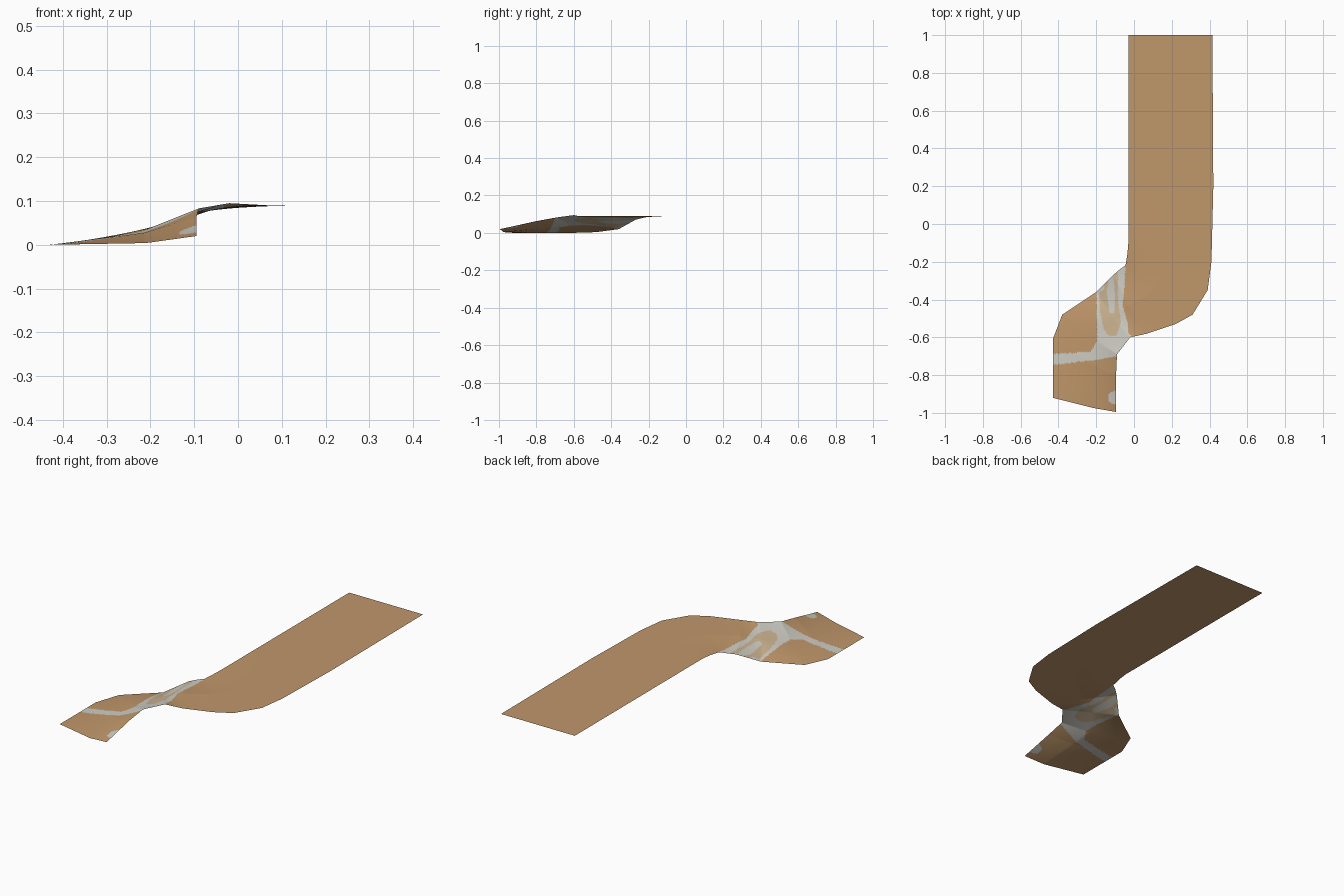
import bpy
from mathutils import Vector

if "Cube" in bpy.data.objects:
    bpy.data.objects.remove(bpy.data.objects["Cube"])

# Colours
def material(name, rgb):
    m = bpy.data.materials.new(name)
    m.diffuse_color = (*rgb, 1)
    m.use_nodes = True
    m.node_tree.nodes["Principled BSDF"].inputs["Base Color"].default_value = m.diffuse_color
    return m

mats = [material("tan_dirt", (0.53, 0.31, 0.145)),
        material("pale_stone", (0.62, 0.61, 0.55)),
        material("light_sand", (0.60, 0.45, 0.28))]

# Path cross rows: left edge, middle, right edge, lengthwise steps to the next row
rows = [
    ((-.03, 1, .09), (.19, 1, .09), (.415, 1, .09), 1),
    ((-.03, .2, .09), (.19, .2, .09), (.42, .2, .09), 1),
    ((-.03, -.1, .09), (.19, -.15, .09), (.41, -.20, .09), 1),
    ((-.035, -.16, .088), (.17, -.25, .09), (.39, -.35, .09), 1),
    ((-.045, -.22, .083), (.11, -.34, .09), (.31, -.48, .09), 4),
    ((-.075, -.24, .078), (.06, -.38, .09), (.22, -.53, .09), 16),
    ((-.11, -.27, .07), (-.03, -.43, .087), (.07, -.58, .09), 24),
    ((-.20, -.36, .02), (-.115, -.49, .066), (-.02, -.60, .095), 28),
    ((-.38, -.48, .004), (-.21, -.61, .035), (-.09, -.69, .083), 24),
    ((-.43, -.61, .0), (-.215, -.75, .027), (-.095, -.80, .063), 30),
    ((-.43, -.92, .0), (-.21, -.975, .004), (-.095, -.995, .02), 0),
]

# Outlines of the stone patch and the sand inside it, in plan
stone = [(-.20, -.30), (-.195, -.62), (-.23, -.675), (-.45, -.69), (-.45, -.748),
         (-.2, -.72), (-.09, -.70), (0, -.60), (-.03, -.58), (-.035, -.52),
         (-.06, -.43), (-.05, -.33), (-.045, -.2)]
sand = [(-.155, -.29), (-.16, -.35), (-.185, -.36), (-.18, -.46), (-.16, -.56),
        (-.13, -.595), (-.09, -.59), (-.07, -.52), (-.085, -.40), (-.085, -.25),
        (-.11, -.27), (-.10, -.38), (-.105, -.47), (-.13, -.47), (-.145, -.36),
        (-.135, -.31)]

def inside(p, poly):
    hit = False
    for (x1, y1), (x2, y2) in zip(poly, poly[1:] + poly[:1]):
        if (y1 > p.y) != (y2 > p.y) and p.x < x1 + (p.y - y1) * (x2 - x1) / (y2 - y1):
            hit = not hit
    return hit

def colour(p):
    if (p.x + .1) ** 2 + (p.y + .92) ** 2 < .036 ** 2:
        return 1
    if inside(p, stone):
        return 2 if inside(p, sand) else 1
    return 0

# Path sheet: a fine grid between the rows
half = 24
def cross(row):
    l, m, r = (Vector(p) for p in row[:3])
    return [l.lerp(m, i / half) for i in range(half)] + [m.lerp(r, i / half) for i in range(half + 1)]

lines = []
for a, b in zip(rows, rows[1:]):
    ca, cb = cross(a), cross(b)
    for s in range(a[3]):
        lines.append([p.lerp(q, s / a[3]) for p, q in zip(ca, cb)])
lines.append(cross(rows[-1]))

w = 2 * half + 1
verts = [p for line in lines for p in line]
faces = [(j * w + i, (j + 1) * w + i, (j + 1) * w + i + 1, j * w + i + 1)
         for j in range(len(lines) - 1) for i in range(w - 1)]
mesh = bpy.data.meshes.new("path")
mesh.from_pydata(verts, [], faces)
for m in mats:
    mesh.materials.append(m)
for f in mesh.polygons:
    f.use_smooth = True
    f.material_index = colour(f.center)
path = bpy.data.objects.new("path", mesh)
bpy.context.collection.objects.link(path)
